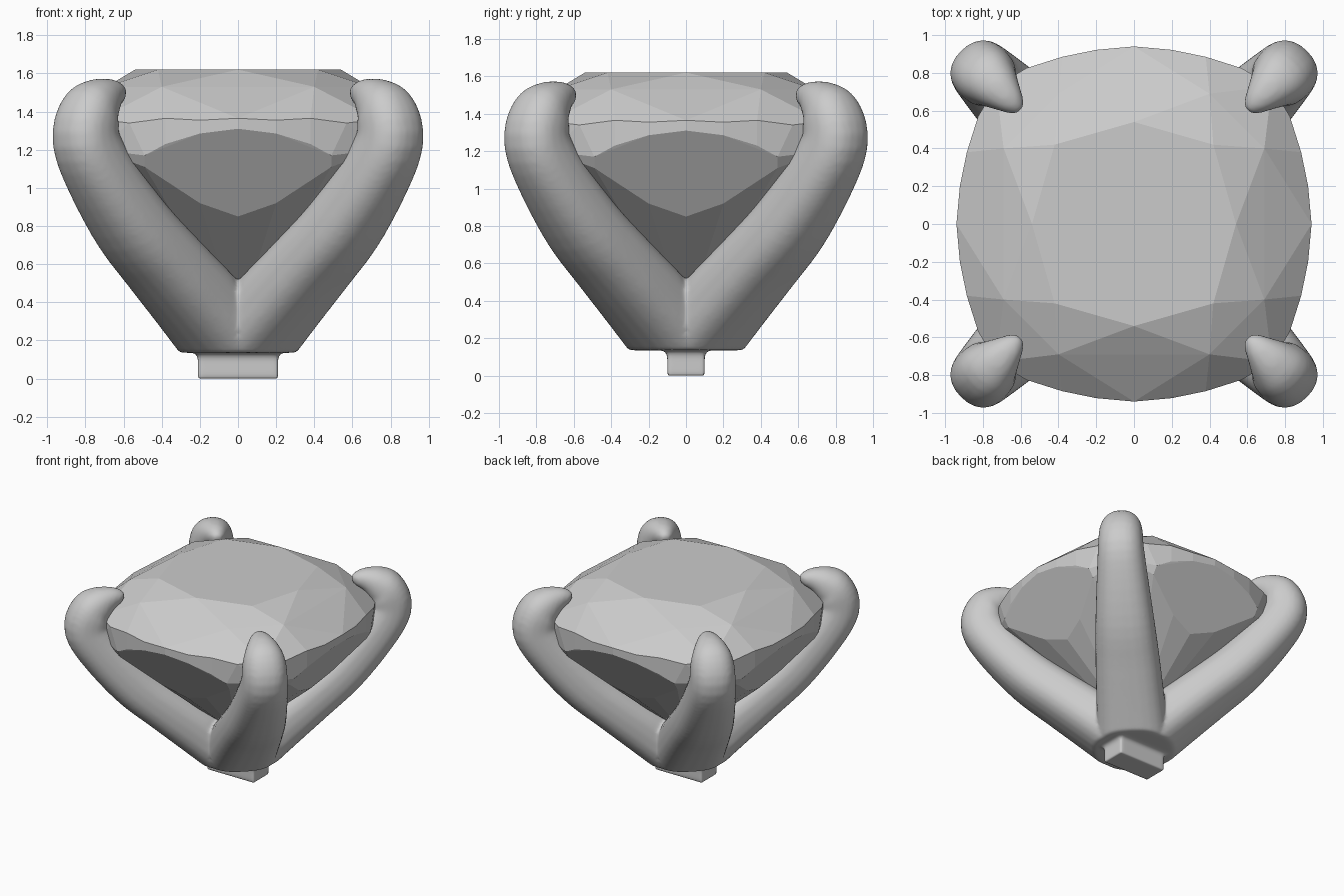
import bpy, bmesh, math
from mathutils import Vector, Matrix

if "Cube" in bpy.data.objects:
    bpy.data.objects.remove(bpy.data.objects["Cube"])


def material(name, rgb):
    m = bpy.data.materials.new(name)
    m.diffuse_color = (*rgb, 1)
    m.use_nodes = True
    m.node_tree.nodes["Principled BSDF"].inputs["Base Color"].default_value = m.diffuse_color
    return m


grey = material("light grey", (0.6, 0.6, 0.6))


def make_object(name, bm, mat):
    mesh = bpy.data.meshes.new(name)
    bm.to_mesh(mesh)
    bm.free()
    ob = bpy.data.objects.new(name, mesh)
    bpy.context.collection.objects.link(ob)
    mesh.materials.append(mat)
    return ob


# Cushion-cut stone: hull of symmetric facet corners, each given for one eighth
corners = [
    (0.54, 0, 1.62), (0.42, 0.42, 1.62),                          # table
    (0.69, 0.40, 1.53),                                           # crown
    (0.94, 0, 1.365), (0.922, 0.2, 1.355), (0.885, 0.38, 1.365),  # girdle top
    (0.825, 0.57, 1.34), (0.73, 0.73, 1.36),
    (0.94, 0, 1.31), (0.922, 0.2, 1.285), (0.885, 0.38, 1.23),    # girdle bottom
    (0.848, 0.49, 1.17), (0.73, 0.73, 1.2),
    (0.65, 0, 0.85), (0.695, 0.2, 0.92), (0.81, 0.49, 1.11),      # pavilion
    (0, 0, 0.3),                                                  # culet
]
points = set()
for x, y, z in corners:
    for sx in (1, -1):
        for sy in (1, -1):
            points.add((sx * x, sy * y, z))
            points.add((sy * y, sx * x, z))
bm = bmesh.new()
for p in points:
    bm.verts.new(p)
hull = bmesh.ops.convex_hull(bm, input=bm.verts[:])
loose = {g for g in hull["geom_interior"] + hull["geom_unused"]
         if isinstance(g, bmesh.types.BMVert)}
bmesh.ops.delete(bm, geom=list(loose), context='VERTS')
bmesh.ops.dissolve_limit(bm, angle_limit=math.radians(1.5),
                         verts=bm.verts[:], edges=bm.edges[:])
bmesh.ops.recalc_face_normals(bm, faces=bm.faces[:])
make_object("faceted_stone", bm, grey)

# Claw sections along a diagonal: radius, height, half width, half thickness
sections = [
    (-0.10, 0.04, 0.27, 0.20), (0.05, 0.18, 0.27, 0.20), (0.30, 0.40, 0.255, 0.20),
    (0.545, 0.60, 0.24, 0.19), (0.78, 0.80, 0.22, 0.185), (1.01, 1.06, 0.19, 0.175),
    (1.125, 1.25, 0.17, 0.17), (1.10, 1.39, 0.16, 0.155), (1.03, 1.455, 0.13, 0.125),
    (0.95, 1.49, 0.09, 0.085), (0.885, 1.495, 0.055, 0.055), (0.855, 1.49, 0.025, 0.03),
]
SIDES, STEPS = 24, 4


def catmull(a, b, c, d, t):
    return 0.5 * (2 * b + (c - a) * t + (2 * a - 5 * b + 4 * c - d) * t * t
                  + (3 * b - a - 3 * c + d) * t ** 3)


def smooth_sections():
    s = [Vector(v) for v in sections]
    s = [s[0] * 2 - s[1]] + s + [s[-1] * 2 - s[-2]]
    out = [catmull(*s[i:i + 4], k / STEPS) for i in range(len(s) - 3) for k in range(STEPS)]
    return out + [s[-2]]


def add_claw(bm, angle):
    path = smooth_sections()
    turn = Matrix.Rotation(angle, 3, 'Z')
    rings = []
    for i, (r, z, w, h) in enumerate(path):
        a, b = path[max(i - 1, 0)], path[min(i + 1, len(path) - 1)]
        d = Vector((b[0] - a[0], b[1] - a[1])).normalized()
        power = 2 / (2.7 - 0.7 * i / (len(path) - 1))    # squarer near the foot
        ring = []
        for k in range(SIDES):
            t = math.tau * k / SIDES
            c, s = math.cos(t), math.sin(t)
            u = math.copysign(abs(c) ** power, c) * h
            v = math.copysign(abs(s) ** power, s) * w
            ring.append(bm.verts.new(turn @ Vector((r + d.y * u, v, z - d.x * u))))
        rings.append(ring)
    for p, q in zip(rings, rings[1:]):
        for k in range(SIDES):
            n = (k + 1) % SIDES
            bm.faces.new((p[k], p[n], q[n], q[k]))
    bm.faces.new(rings[0][::-1])
    bm.faces.new(rings[-1])


# Four claws, trimmed flat underneath, fused with the foot block
setting = bmesh.new()
for i in range(4):
    claw = bmesh.new()
    add_claw(claw, math.pi / 4 + i * math.pi / 2)
    cut = bmesh.ops.bisect_plane(claw, geom=claw.verts[:] + claw.edges[:] + claw.faces[:],
                                 plane_co=(0, 0, 0.135), plane_no=(0, 0, 1), clear_inner=True)
    rim = [g for g in cut["geom_cut"] if isinstance(g, bmesh.types.BMEdge)]
    bmesh.ops.holes_fill(claw, edges=rim, sides=0)
    bmesh.ops.recalc_face_normals(claw, faces=claw.faces[:])
    part = bpy.data.meshes.new("claw_part")
    claw.to_mesh(part)
    claw.free()
    setting.from_mesh(part)
    bpy.data.meshes.remove(part)
bmesh.ops.create_cube(setting, size=1, matrix=Matrix.Translation((0, 0, 0.11))
                      @ Matrix.Diagonal((0.42, 0.20, 0.22, 1)))
ob = make_object("claw_setting", setting, grey)
fuse = ob.modifiers.new("fuse", 'REMESH')
fuse.mode = 'VOXEL'
fuse.voxel_size = 0.016
fuse.use_smooth_shade = True
soften = ob.modifiers.new("soften", 'SMOOTH')
soften.factor = 0.5
soften.iterations = 5
